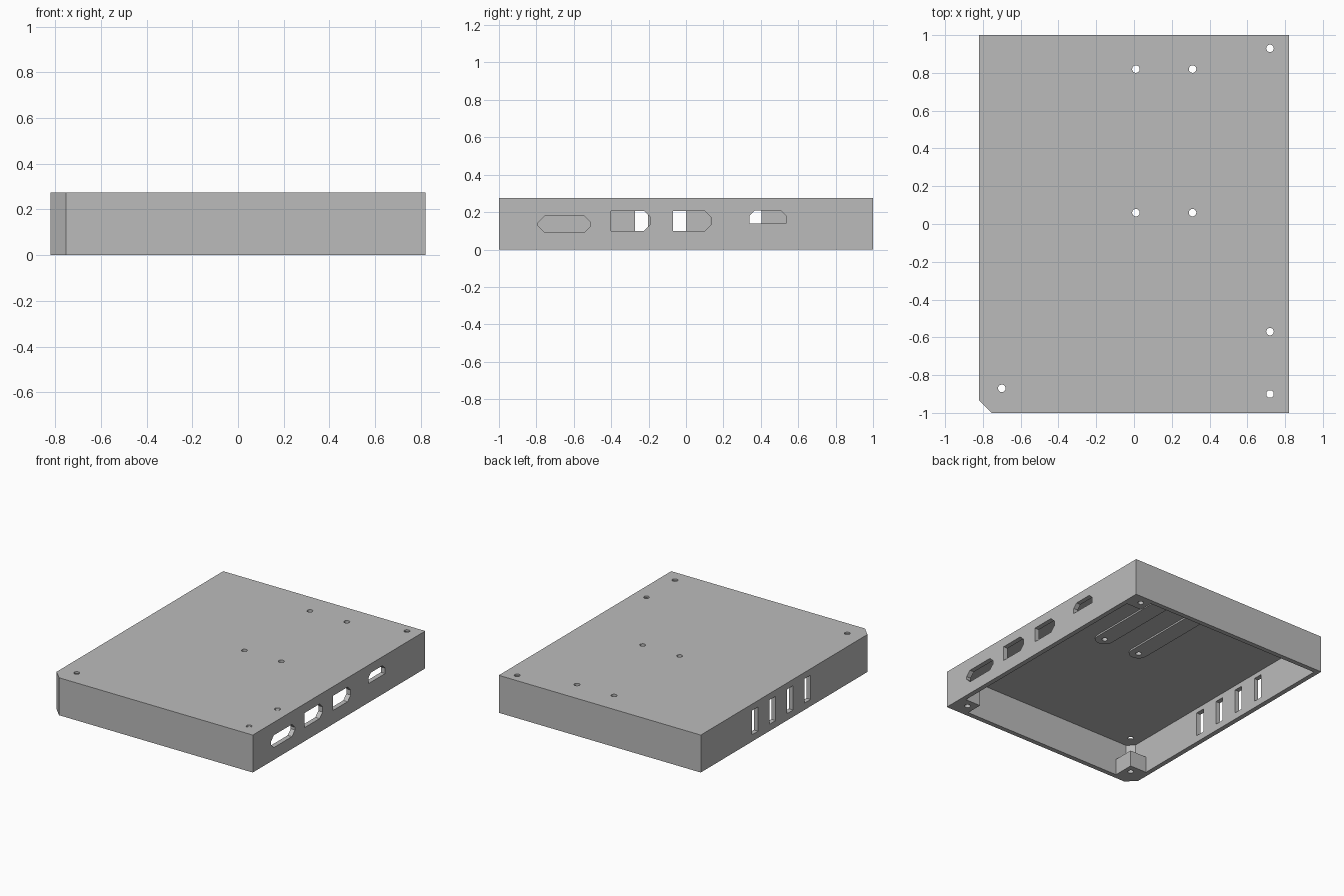
import bpy, bmesh, math

if "Cube" in bpy.data.objects:
    bpy.data.objects.remove(bpy.data.objects["Cube"])

HX, HY, H = 0.82, 1.0, 0.275      # outer half sizes and height
T, ROOF = 0.035, 0.262            # wall thickness, underside of roof

grey = bpy.data.materials.new("plain grey")
grey.use_nodes = True
colour = (0.5, 0.5, 0.5, 1)
grey.diffuse_color = colour
grey.node_tree.nodes["Principled BSDF"].inputs["Base Color"].default_value = colour


def prism(name, points, low, high, axis="z"):
    """Extrude a closed outline along z, or a (y, z) outline along x."""
    bm = bmesh.new()
    place = (lambda p, d: (p[0], p[1], d)) if axis == "z" else (lambda p, d: (d, p[0], p[1]))
    a = [bm.verts.new(place(p, low)) for p in points]
    b = [bm.verts.new(place(p, high)) for p in points]
    bm.faces.new(a[::-1])
    bm.faces.new(b)
    n = len(points)
    for i in range(n):
        j = (i + 1) % n
        bm.faces.new((a[i], a[j], b[j], b[i]))
    bmesh.ops.recalc_face_normals(bm, faces=bm.faces)
    mesh = bpy.data.meshes.new(name)
    bm.to_mesh(mesh)
    bm.free()
    mesh.materials.append(grey)
    obj = bpy.data.objects.new(name, mesh)
    bpy.context.collection.objects.link(obj)
    return obj


def box_outline(x0, x1, y0, y1, cuts=(0, 0, 0, 0)):
    """Rectangle with chamfers, from the low corner counter-clockwise."""
    corners = [(x0, y0, 1, 1), (x1, y0, -1, 1), (x1, y1, -1, -1), (x0, y1, 1, -1)]
    out = []
    for i, (x, y, sx, sy) in enumerate(corners):
        c = cuts[i]
        if not c:
            out.append((x, y))
        else:
            pair = [(x, y + sy * c), (x + sx * c, y)]
            out += pair if i % 2 == 0 else pair[::-1]
    return out


def circle(x, y, r, n=16):
    return [(x + r * math.cos(math.tau * i / n), y + r * math.sin(math.tau * i / n))
            for i in range(n)]


def cut(target, cutters):
    for c in cutters:
        c.hide_render = True
        mod = target.modifiers.new("cut", "BOOLEAN")
        mod.operation, mod.solver, mod.object = "DIFFERENCE", "EXACT", c
        bpy.context.view_layer.objects.active = target
        bpy.ops.object.modifier_apply(modifier=mod.name)
        bpy.data.objects.remove(c)


# Screw holes
corner_holes = [(0.72, 0.93), (0.72, -0.9), (-0.7, -0.87)]
strip_holes = [(x, y) for x in (0.01, 0.31) for y in (0.06, 0.82)]


def drills(spots):
    return [prism("drill", circle(x, y, 0.02), -0.1, H + 0.1) for x, y in spots]


# Case: open underneath, one clipped corner
case = prism("case_shell", box_outline(-HX, HX, -HY, HY, (0.067, 0, 0, 0)), 0, H)
cutters = [prism("hollow", box_outline(-HX + T, HX - T, -HY + T, HY - T,
                                       (0.046, 0, 0, 0)), -0.1, ROOF)]
cutters += drills(corner_holes + strip_holes + [(0.72, -0.57)])

# Ports in the left wall
ports = [
    (-0.79, -0.51, 0.09, 0.18, (0.035,) * 4),
    (-0.40, -0.19, 0.10, 0.207, (0, 0.035, 0.035, 0)),
    (-0.07, 0.135, 0.10, 0.207, (0, 0.035, 0.035, 0)),
    (0.34, 0.535, 0.14, 0.21, (0, 0, 0.03, 0.03)),
]
for y0, y1, z0, z1, c in ports:
    cutters.append(prism("port", box_outline(y0, y1, z0, z1, c), HX - 0.1, HX + 0.1, "x"))

# Upright vents in the right wall
for i in range(4):
    y = 0.335 - 0.203 * i
    cutters.append(prism("vent", box_outline(y, y + 0.07, 0.05, 0.228),
                         -HX - 0.1, -HX + 0.1, "x"))
cut(case, cutters)

# Screw blocks in the corners
IX, IY = HX - T, HY - T
blocks = {
    "back_left_block": box_outline(0.66, IX, 0.86, IY),
    "front_left_block": box_outline(0.66, IX, -IY, -0.84),
    "front_right_block": box_outline(-IX, -0.65, -IY, -0.81, (0.046, 0, 0, 0)),
}
for (name, outline), spot in zip(blocks.items(), corner_holes):
    cut(prism(name, outline, 0, 0.12), drills([spot]))

# Round-ended mounting strips under the roof
R = 0.065
for side, x in (("right", 0.01), ("left", 0.31)):
    arc = [math.pi * i / 10 for i in range(11)]
    outline = [(x + R * math.cos(a), 0.82 + R * math.sin(a)) for a in arc]
    outline += [(x - R * math.cos(a), 0.06 - R * math.sin(a)) for a in arc]
    strip = prism(side + "_mounting_strip", outline, ROOF - 0.012, ROOF)
    cut(strip, drills([p for p in strip_holes if p[0] == x]))
